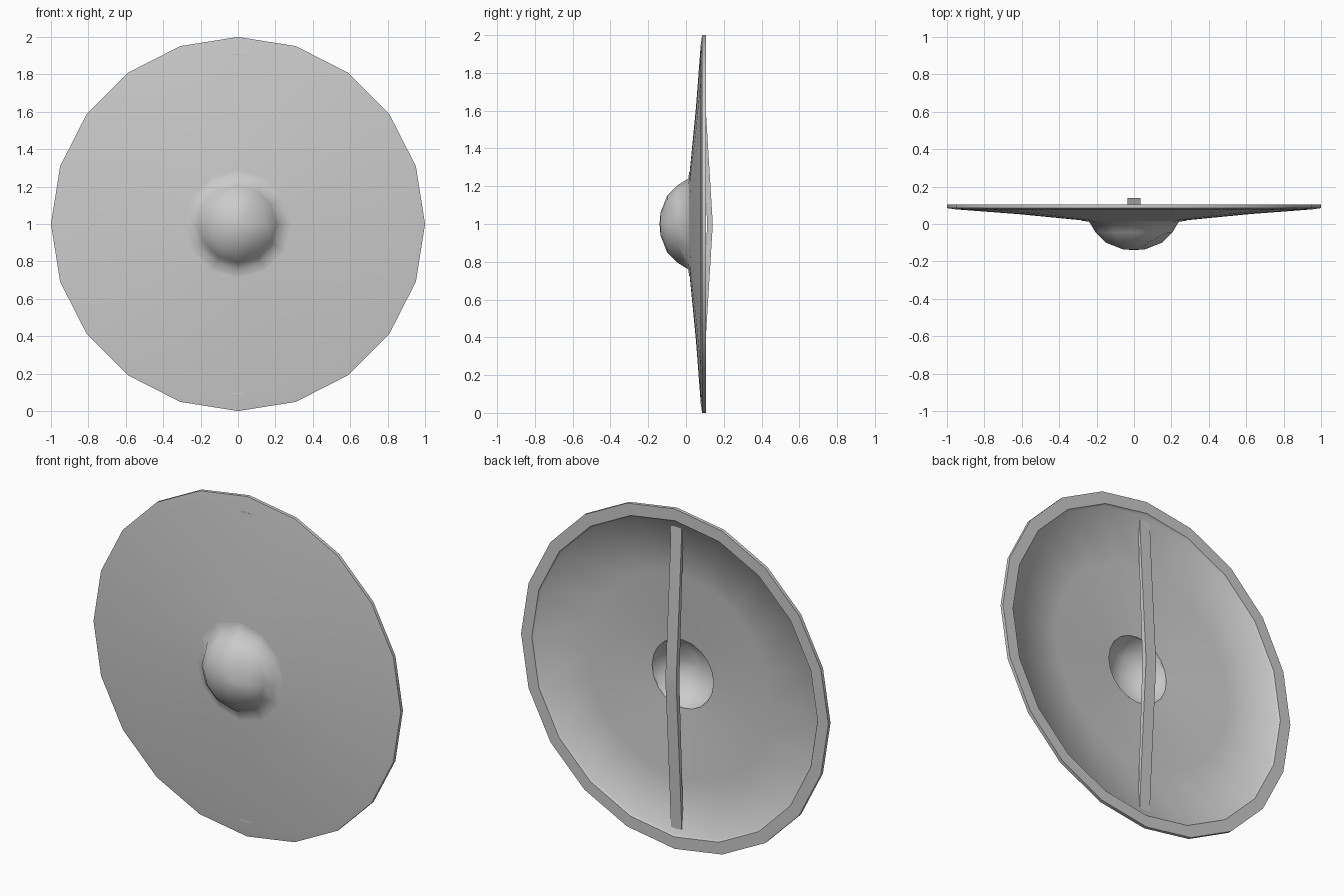
import bpy, bmesh, math
from mathutils import Vector

if "Cube" in bpy.data.objects:
    bpy.data.objects.remove(bpy.data.objects["Cube"])


def finish(bm, name, angle):
    bmesh.ops.remove_doubles(bm, verts=bm.verts, dist=1e-5)
    bmesh.ops.recalc_face_normals(bm, faces=bm.faces)
    me = bpy.data.meshes.new(name)
    bm.to_mesh(me)
    bm.free()
    ob = bpy.data.objects.new(name, me)
    bpy.context.collection.objects.link(ob)
    bpy.ops.object.select_all(action='DESELECT')
    ob.select_set(True)
    bpy.context.view_layer.objects.active = ob
    bpy.ops.object.shade_smooth_by_angle(angle=math.radians(angle))
    return ob


def lathe(name, profile, sides, closed, angle, dents=()):
    """Spin (radius, y) points around the y axis at z = 1."""
    bm = bmesh.new()
    rings = []
    for r, y in profile:
        ring = []
        for i in range(sides):
            a = 2 * math.pi * i / sides
            ring.append(bm.verts.new((r * math.cos(a), y, 1 + r * math.sin(a))))
        rings.append(ring)
    pairs = list(zip(rings, rings[1:]))
    if closed:
        pairs.append((rings[-1], rings[0]))
    for a, b in pairs:
        for i in range(sides):
            j = (i + 1) % sides
            bm.faces.new((a[i], a[j], b[j], b[i]))
    # Battle dents push the nearest points inwards
    for x, z, depth in dents:
        for v in bm.verts:
            if v.co.y < 0.0 and math.hypot(v.co.x - x, v.co.z - z) < 0.045:
                v.co.y += depth
    return finish(bm, name, angle)


# Shallow dished board with a flat lip on the back of the rim
lathe("shield_board",
      [(0.20, 0.018), (0.28, 0.02), (0.62, 0.053), (0.95, 0.078), (1.0, 0.085),
       (1.0, 0.105), (0.93, 0.105), (0.92, 0.092), (0.60, 0.064), (0.20, 0.030)],
      20, True, 50)

# Hollow central boss
lathe("boss",
      [(0.285, 0.018), (0.24, 0.012), (0.205, -0.045), (0.15, -0.10), (0.06, -0.135),
       (0.0, -0.14), (0.0, -0.122), (0.055, -0.118), (0.135, -0.088),
       (0.185, -0.035), (0.205, 0.03)],
      12, False, 60,
      dents=[(0.13, 1.075, 0.025), (0.10, 0.82, 0.03)])

# Bowed grip bar across the back
bm = bmesh.new()
rows = []
for z, y in ((0.09, 0.088), (0.40, 0.105), (0.97, 0.14),
             (1.03, 0.14), (1.60, 0.105), (1.91, 0.088)):
    t = 0.012 + 0.018 * (1 - abs(z - 1))
    rows.append([bm.verts.new(Vector(p)) for p in
                 ((-0.035, y, z), (0.035, y, z), (0.035, y - t, z), (-0.035, y - t, z))])
for a, b in zip(rows, rows[1:]):
    for i in range(4):
        j = (i + 1) % 4
        bm.faces.new((a[i], a[j], b[j], b[i]))
bm.faces.new(rows[0])
bm.faces.new(rows[-1])
finish(bm, "grip_bar", 30)
